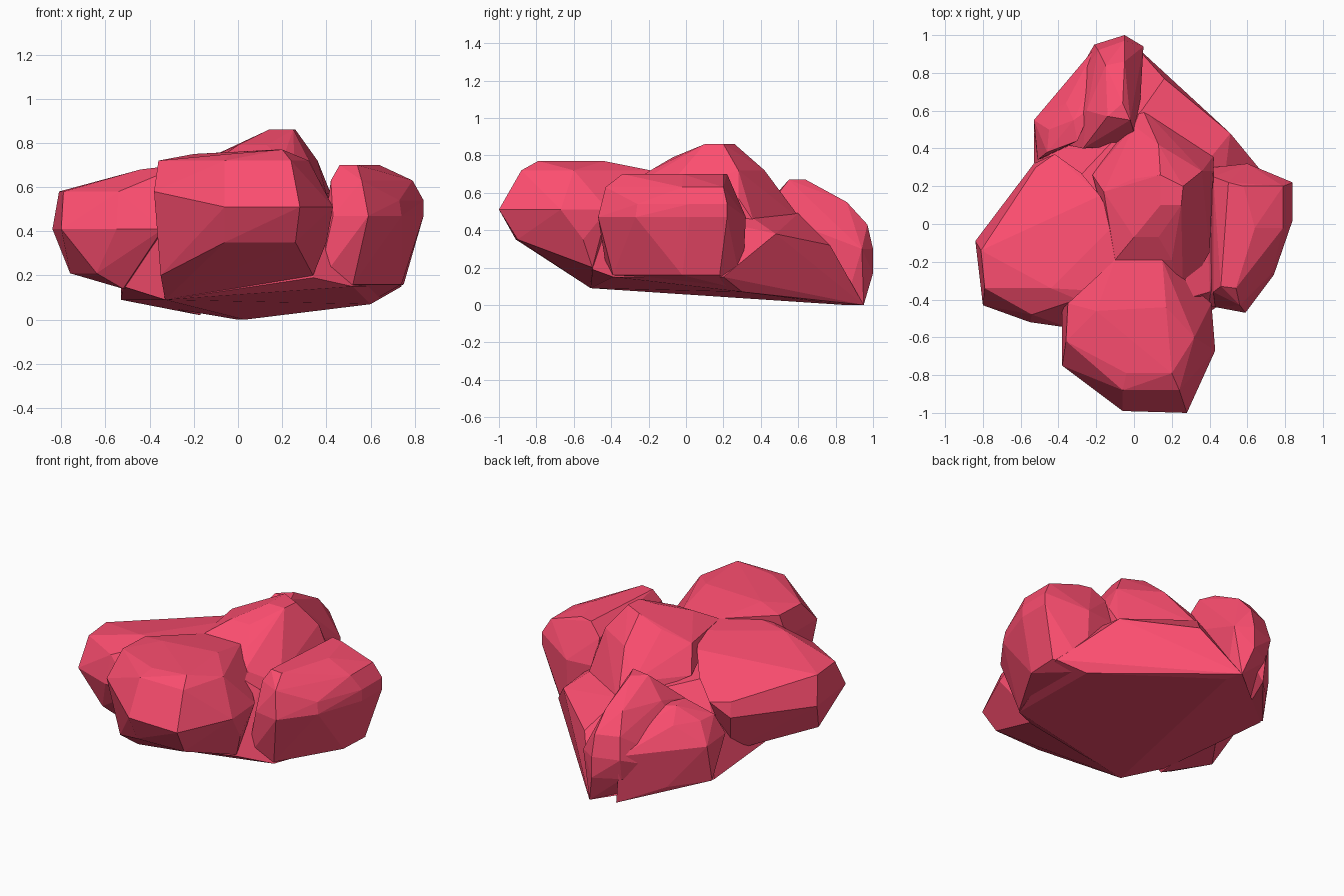
import bpy, bmesh

mat = bpy.data.materials.new("red_stone")
mat.diffuse_color = (0.97, 0.075, 0.16, 1)


def boulder(name, sections):
    """Faceted convex boulder wrapped around short outlines at given heights."""
    bm = bmesh.new()
    for z, outline in sections.items():
        for x, y in outline:
            bm.verts.new((x, y, z))
    hull = bmesh.ops.convex_hull(bm, input=bm.verts)
    loose = {e for e in hull["geom_interior"] + hull["geom_unused"]
             if isinstance(e, bmesh.types.BMVert) and e.is_valid}
    bmesh.ops.delete(bm, geom=list(loose), context='VERTS')
    bmesh.ops.recalc_face_normals(bm, faces=bm.faces)
    bmesh.ops.dissolve_limit(bm, angle_limit=0.09, verts=bm.verts, edges=bm.edges)
    me = bpy.data.meshes.new(name)
    bm.to_mesh(me)
    bm.free()
    me.materials.append(mat)
    ob = bpy.data.objects.new(name, me)
    bpy.context.collection.objects.link(ob)
    return ob


# wide core with the tilted underside
core = boulder("rock_cluster", {
    0.00: [(0.03, 0.85), (0.0, 0.95)],
    0.07: [(0.60, 0.30)],
    0.09: [(-0.33, -0.51), (-0.53, 0.48)],
    0.15: [(0.74, 0.20), (0.52, -0.39), (-0.52, -0.34)],
    0.19: [(0.34, -0.50)],
    0.32: [(0.16, 0.77), (-0.45, 0.36)],
    0.38: [(0.51, 0.48)],
    0.49: [(0.38, 0.32), (0.04, 0.60)],
    0.57: [(0.40, -0.36), (-0.30, 0.24)],
    0.64: [(-0.36, -0.48), (0.26, -0.40)]})

# front lobe
front = boulder("front_lobe", {
    0.09: [(-0.33, -0.51)],
    0.20: [(-0.35, -0.66), (0.34, -0.50)],
    0.35: [(-0.06, -0.91), (0.26, -0.90), (0.40, -0.55)],
    0.51: [(-0.06, -0.99), (0.28, -1.0), (0.43, -0.67), (0.41, -0.42)],
    0.58: [(-0.38, -0.75), (-0.38, -0.45)],
    0.72: [(-0.06, -0.88), (0.24, -0.88), (0.32, -0.60), (0.26, -0.43),
           (-0.36, -0.62), (-0.35, -0.42), (0.15, -0.19), (-0.10, -0.19)],
    0.75: [(-0.04, -0.79), (-0.20, -0.46)],
    0.77: [(0.20, -0.79), (0.0, -0.66), (0.17, -0.60), (0.17, -0.44)]})

# left lobe, top highest at the front and falling to the back
left = boulder("left_lobe", {
    0.14: [(-0.52, -0.38), (-0.45, 0.20)],
    0.21: [(-0.76, -0.22), (-0.64, -0.42)],
    0.41: [(-0.84, -0.09), (-0.80, -0.43), (-0.55, -0.52), (-0.34, -0.55), (-0.53, 0.32)],
    0.50: [(-0.52, 0.30), (-0.42, 0.37)],
    0.58: [(-0.81, -0.14), (-0.79, -0.34), (-0.54, -0.48), (-0.28, 0.27)],
    0.68: [(-0.44, -0.34), (-0.30, -0.40), (-0.18, 0.15)],
    0.72: [(-0.10, -0.36), (-0.10, 0.0)]})

# right lobe
right = boulder("right_lobe", {
    0.08: [(0.60, 0.30)],
    0.16: [(0.75, 0.18), (0.74, -0.02), (0.52, -0.39), (0.36, -0.42)],
    0.47: [(0.84, 0.02), (0.84, 0.22), (0.74, -0.27), (0.59, -0.47), (0.43, -0.44),
           (0.60, 0.32), (0.42, 0.30)],
    0.54: [(0.84, 0.02), (0.84, 0.22), (0.73, -0.26)],
    0.63: [(0.79, -0.02), (0.79, 0.20), (0.56, -0.43), (0.42, -0.36), (0.42, 0.25)],
    0.70: [(0.46, -0.33), (0.54, -0.34), (0.64, -0.02), (0.58, 0.20), (0.50, 0.22)]})

# central peak, its right side falling steeply into the groove
peak = boulder("central_peak", {
    0.45: [(0.42, 0.36), (0.04, 0.62)],
    0.57: [(-0.22, 0.26), (0.0, 0.52), (0.26, -0.40), (0.40, -0.15), (0.08, 0.52),
           (0.42, 0.28)],
    0.72: [(-0.10, -0.19), (0.20, -0.19), (0.36, 0.28), (-0.16, 0.17), (0.13, 0.42)],
    0.79: [(0.0, -0.07), (0.13, -0.07), (0.0, 0.24)],
    0.86: [(0.14, 0.10), (0.25, 0.10), (0.26, 0.20), (0.14, 0.26)]})

# back ridge
back = boulder("back_ridge", {
    0.00: [(0.0, 0.95), (0.03, 0.85)],
    0.10: [(-0.50, 0.45), (0.02, 0.50)],
    0.17: [(-0.05, 1.0), (-0.20, 0.92)],
    0.30: [(-0.05, 1.0), (0.05, 0.94), (-0.21, 0.95)],
    0.43: [(-0.05, 0.97), (0.03, 0.80), (-0.19, 0.92)],
    0.55: [(-0.05, 0.86), (-0.15, 0.84), (-0.25, 0.60)],
    0.67: [(-0.02, 0.55), (-0.06, 0.64), (-0.14, 0.57)],
    0.50: [(0.02, 0.42), (-0.27, 0.40)]})

# lower shoulder on the back left
shoulder = boulder("back_shoulder", {
    0.02: [(-0.17, 0.93)],
    0.09: [(-0.53, 0.50), (-0.37, 0.72), (-0.45, 0.36)],
    0.32: [(-0.53, 0.55), (-0.38, 0.73), (-0.51, 0.34), (-0.20, 0.94)],
    0.44: [(-0.45, 0.50), (-0.36, 0.64), (-0.46, 0.38), (-0.22, 0.76)],
    0.52: [(-0.32, 0.55), (-0.30, 0.44), (-0.22, 0.62)]})

# fuse the boulders into one faceted shell
parts = [front, left, right, peak, back, shoulder]
for p in parts:
    mod = core.modifiers.new("fuse_" + p.name, 'BOOLEAN')
    mod.operation = 'UNION'
    mod.solver = 'EXACT'
    mod.object = p
bpy.context.view_layer.update()
fused = bpy.data.meshes.new_from_object(
    core.evaluated_get(bpy.context.evaluated_depsgraph_get()))
core.modifiers.clear()
core.data = fused
for p in parts:
    bpy.data.objects.remove(p)
